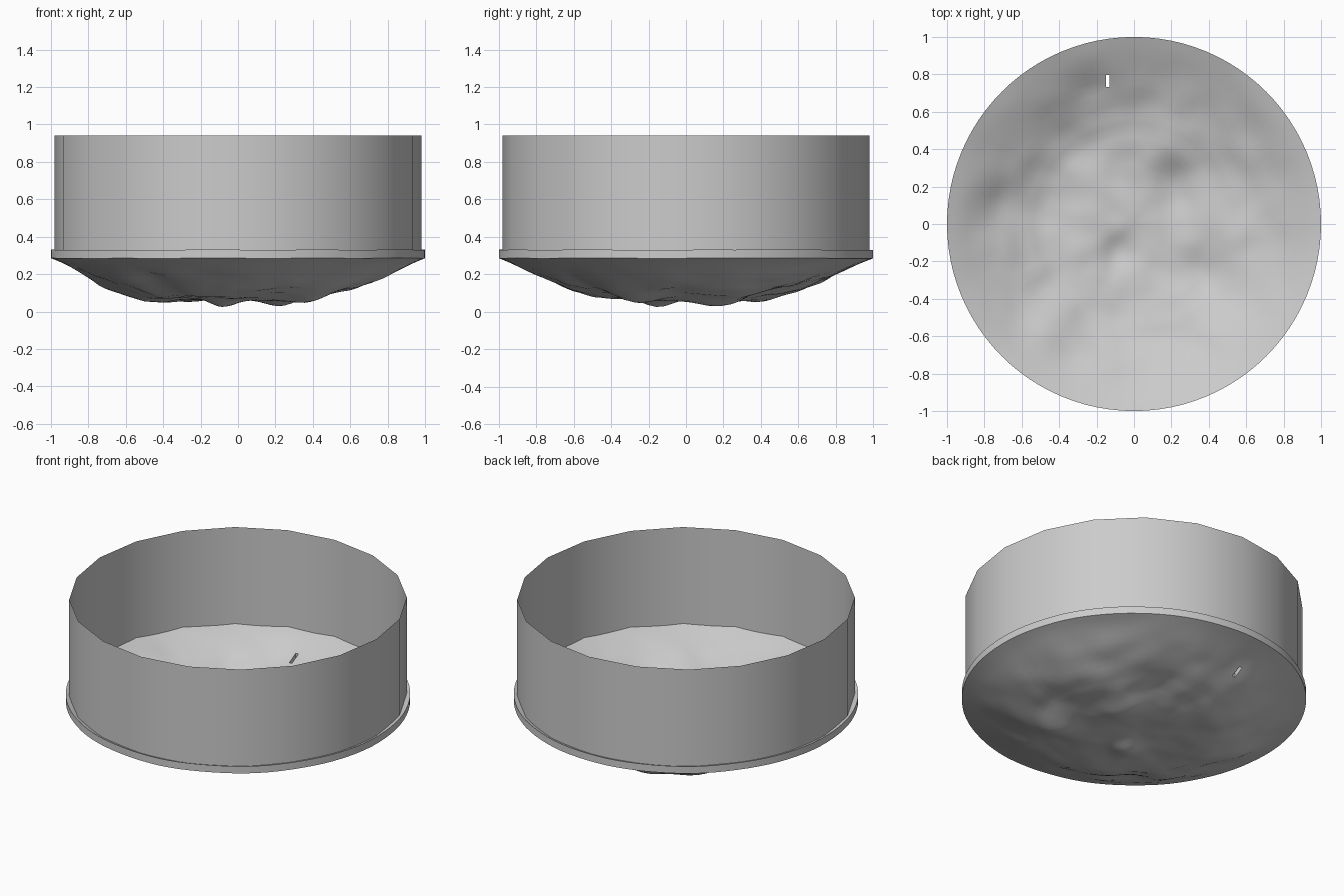
import bpy, bmesh, math
from mathutils import Vector, noise

if "Cube" in bpy.data.objects:
    bpy.data.objects.remove(bpy.data.objects["Cube"])

# radius -> mean height of the dished ground's underside
PROFILE = [(0, .062), (.3, .066), (.5, .082), (.62, .115), (.72, .16),
           (.86, .225), (.94, .262), (1, .285)]
# x, y, height, spread of the main lumps and hollows
LUMPS = [(-.08, -.16, -.04, .10), (.2, .2, -.045, .13), (.2, .46, .045, .16),
         (-.35, .45, -.03, .14), (.55, -.05, .03, .12), (-.45, .1, -.02, .15),
         (-.45, -.55, .03, .14), (.2, -.5, .02, .2), (-.25, .75, -.02, .12),
         (-.72, .1, -.03, .13), (.35, -.25, -.03, .13)]
THICK = 0.045


def ground_height(x, y):
    r = min(math.hypot(x, y), 1.0)
    z = PROFILE[-1][1]
    for (r0, z0), (r1, z1) in zip(PROFILE, PROFILE[1:]):
        if r <= r1:
            z = z0 + (z1 - z0) * (r - r0) / (r1 - r0)
            break
    fade = min(1, (1 - r) / .25)
    for lx, ly, h, s in LUMPS:
        z += fade * h * math.exp(-((x - lx) ** 2 + (y - ly) ** 2) / (s * s))
    z += fade * .018 * noise.noise(Vector((x * 4, y * 4, 3.7)))
    z += fade * .008 * noise.noise(Vector((x * 9, y * 9, 1.2)))
    z += .004 * r * noise.noise(Vector((x * 3, y * 3, 8.1)))
    return max(z, .008)


def make_object(name, bm):
    bmesh.ops.recalc_face_normals(bm, faces=bm.faces)
    mesh = bpy.data.meshes.new(name)
    bm.to_mesh(mesh)
    bm.free()
    ob = bpy.data.objects.new(name, mesh)
    bpy.context.collection.objects.link(ob)
    return ob


def smooth(ob, angle):
    bpy.ops.object.select_all(action='DESELECT')
    ob.select_set(True)
    bpy.context.view_layer.objects.active = ob
    bpy.ops.object.shade_smooth_by_angle(angle=math.radians(angle))


def bridge(bm, a, b):
    n = len(a)
    for i in range(n):
        j = (i + 1) % n
        bm.faces.new((a[i], a[j], b[j], b[i]))


# Dished, lumpy ground plate with a vertical outer rim
bm = bmesh.new()
SEGS, RINGS = 96, 28
sheets = []
for lift in (0, THICK):
    centre = bm.verts.new((0, 0, ground_height(0, 0) + lift))
    rings = []
    for k in range(1, RINGS + 1):
        ring = []
        for i in range(SEGS):
            a = 2 * math.pi * i / SEGS
            x, y = k / RINGS * math.cos(a), k / RINGS * math.sin(a)
            ring.append(bm.verts.new((x, y, ground_height(x, y) + lift)))
        rings.append(ring)
    for i in range(SEGS):
        bm.faces.new((centre, rings[0][i], rings[0][(i + 1) % SEGS]))
    for a, b in zip(rings, rings[1:]):
        bridge(bm, a, b)
    sheets.append(rings)
bridge(bm, sheets[0][-1], sheets[1][-1])
ground = make_object("ground_plate", bm)

# Small slot through the ground
bm = bmesh.new()
bmesh.ops.create_cube(bm, size=1)
bmesh.ops.scale(bm, vec=(.02, .065, .4), verts=bm.verts)
bmesh.ops.translate(bm, vec=(-.14, .765, .2), verts=bm.verts)
cutter = make_object("slot_cutter", bm)
cutter.hide_render = True
cutter.hide_set(True)
cut = ground.modifiers.new("slot", 'BOOLEAN')
cut.operation = 'DIFFERENCE'
cut.object = cutter
smooth(ground, 40)

# Thin twenty-sided wall, open at top and bottom
bm = bmesh.new()
loops = [[bm.verts.new((.98 * math.cos(i * math.pi / 10),
                        .98 * math.sin(i * math.pi / 10), z))
          for i in range(20)] for z in (.31, .94)]
bridge(bm, *loops)
wall = make_object("round_wall", bm)
smooth(wall, 30)
